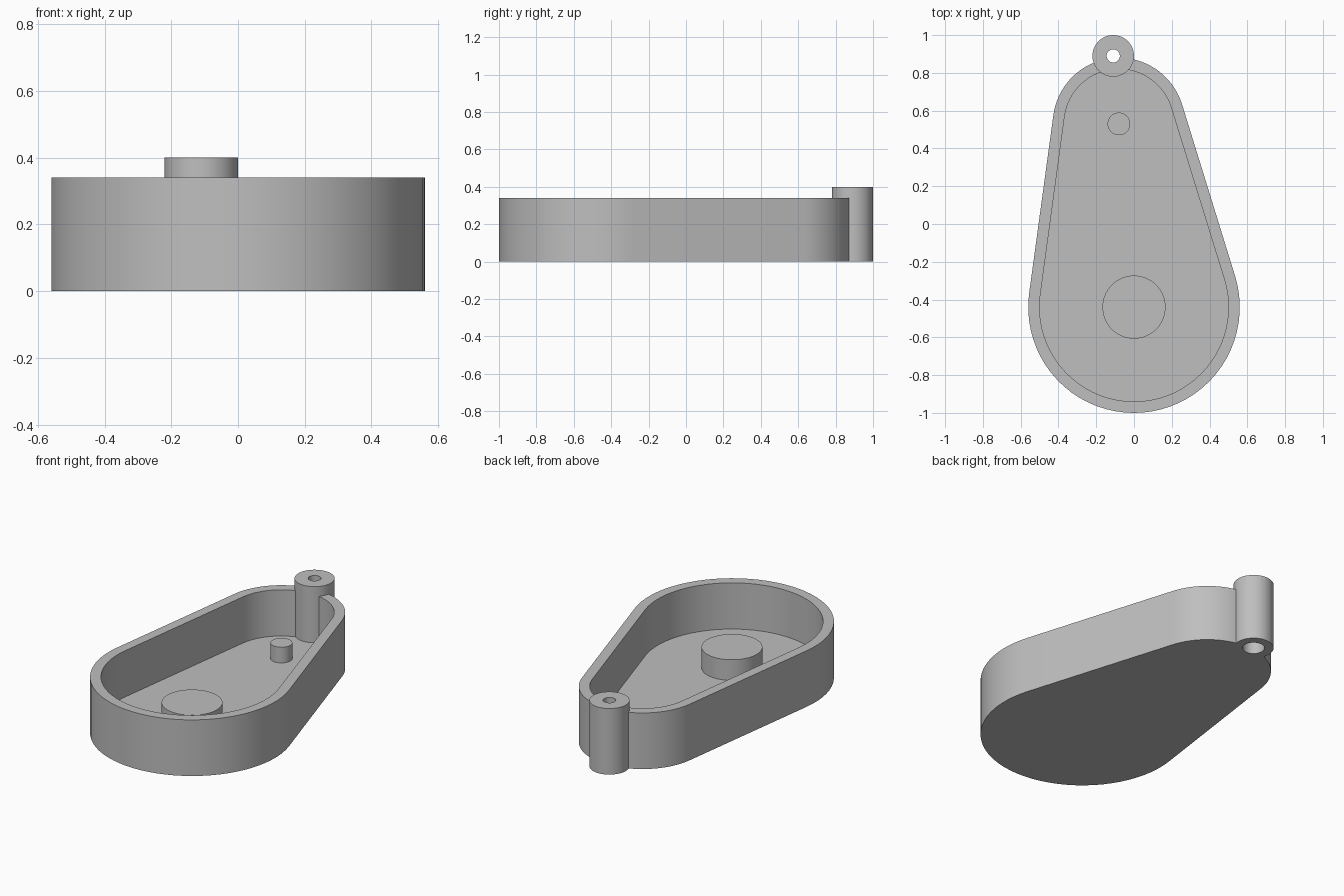
import bpy, bmesh, math
from mathutils import Vector

old = bpy.data.objects.get("Cube")
if old:
    bpy.data.objects.remove(old, do_unlink=True)

grey = bpy.data.materials.new("plain grey")
grey.use_nodes = True
colour = (0.52, 0.52, 0.52, 1)
grey.diffuse_color = colour
grey.node_tree.nodes["Principled BSDF"].inputs["Base Color"].default_value = colour

BIG = Vector((0, -0.44))
SMALL = Vector((-0.08, 0.53))
LUG = Vector((-0.11, 0.89))


def circle(centre, radius, z, count=64):
    steps = [math.tau * i / count for i in range(count)]
    return [(centre.x + radius * math.cos(a), centre.y + radius * math.sin(a), z) for a in steps]


def teardrop(inset, z, count=40):
    """Outline of two circles joined by their tangent lines."""
    axis = SMALL - BIG
    phi = math.atan2(axis.y, axis.x)
    beta = math.acos((0.56 - 0.35) / axis.length)
    points = []
    for centre, radius, start, sweep in (
            (SMALL, 0.35 - inset, phi - beta, 2 * beta),
            (BIG, 0.56 - inset, phi + beta, math.tau - 2 * beta)):
        for i in range(count + 1):
            a = start + sweep * i / count
            points.append((centre.x + radius * math.cos(a), centre.y + radius * math.sin(a), z))
    return points


def loft(name, rings, hollow=False):
    """Join matching rings; cap both ends, or close the last ring to the first."""
    bm = bmesh.new()
    loops = [[bm.verts.new(p) for p in ring] for ring in rings]
    pairs = list(zip(loops, loops[1:]))
    if hollow:
        pairs.append((loops[-1], loops[0]))
    else:
        bm.faces.new(loops[0])
        bm.faces.new(loops[-1])
    for low, high in pairs:
        for i in range(len(low)):
            j = (i + 1) % len(low)
            bm.faces.new((low[i], low[j], high[j], high[i]))
    bmesh.ops.recalc_face_normals(bm, faces=bm.faces)
    mesh = bpy.data.meshes.new(name)
    bm.to_mesh(mesh)
    bm.free()
    mesh.materials.append(grey)
    obj = bpy.data.objects.new(name, mesh)
    bpy.context.collection.objects.link(obj)
    return obj


def smooth(obj):
    bpy.ops.object.select_all(action="DESELECT")
    obj.select_set(True)
    bpy.context.view_layer.objects.active = obj
    bpy.ops.object.shade_smooth_by_angle(angle=math.radians(30))


# Open teardrop tray with a flat floor
tray = loft("tray", [teardrop(0, 0), teardrop(0, 0.34), teardrop(0.06, 0.34), teardrop(0.06, 0.06)])

# Clear the tray wall where the screw tube passes through
cutter = loft("tube_cutter", [circle(LUG, 0.109, -0.1), circle(LUG, 0.109, 0.5)])
cutter.hide_render = True
cut = tray.modifiers.new("tube clearance", "BOOLEAN")
cut.operation = "DIFFERENCE"
cut.solver = "EXACT"
cut.object = cutter
bpy.context.view_layer.objects.active = tray
bpy.ops.object.modifier_apply(modifier=cut.name)
bpy.data.objects.remove(cutter, do_unlink=True)

# Screw tube with a through hole and a wider recess underneath
tube_profile = [(0.11, 0), (0.11, 0.4), (0.035, 0.4), (0.035, 0.1), (0.06, 0.1), (0.06, 0)]
tube = loft("screw_tube", [circle(LUG, r, z) for r, z in tube_profile], hollow=True)

# Round boss and small pin standing on the floor
boss = loft("round_boss", [circle(BIG, 0.167, 0.05), circle(BIG, 0.167, 0.185)])
pin = loft("small_pin", [circle(SMALL, 0.06, 0.05), circle(SMALL, 0.06, 0.155)])

for part in (tray, tube, boss, pin):
    smooth(part)
